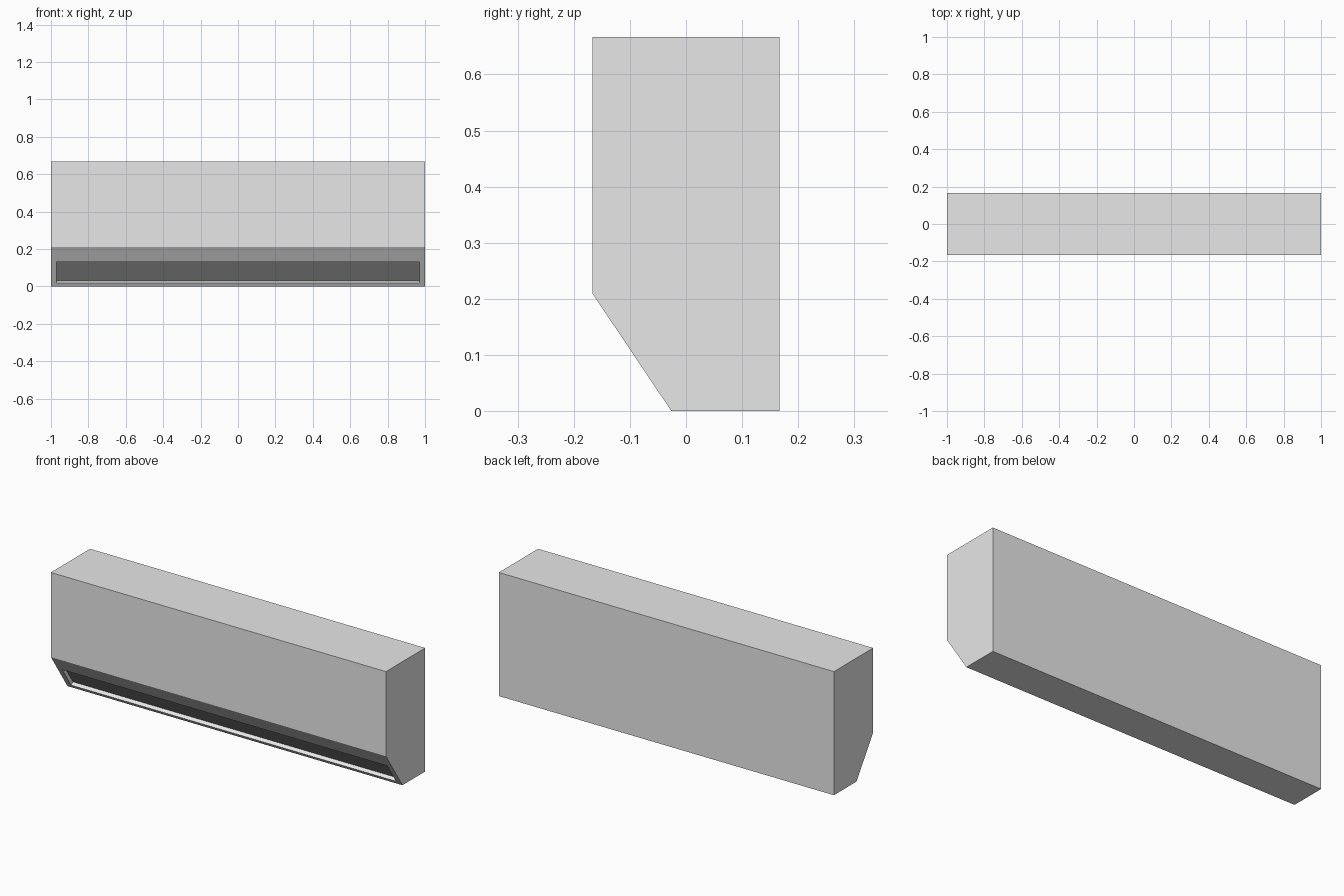
import bpy, bmesh
from mathutils import Vector

cube = bpy.data.objects.get("Cube")
if cube:
    bpy.data.objects.remove(cube, do_unlink=True)


def flat_material(name, value):
    mat = bpy.data.materials.new(name)
    mat.use_nodes = True
    colour = (value, value, value, 1.0)
    mat.diffuse_color = colour
    mat.node_tree.nodes["Principled BSDF"].inputs["Base Color"].default_value = colour
    return mat


HALF = 1.0                       # half length of the casing
TOP_EDGE = Vector((0, -0.167, 0.21))     # upper edge of the sloped face
LOW_EDGE = Vector((0, -0.026, 0.0))      # lower edge of the sloped face
VENT_TOP, VENT_LOW, VENT_HALF, VENT_DEPTH = 0.13, 0.018, 0.97, 0.02

# Casing: side profile extruded along the length
bm = bmesh.new()
profile = [(-0.167, 0.667), TOP_EDGE.yz, LOW_EDGE.yz, (0.167, 0), (0.167, 0.667)]
end = bm.faces.new([bm.verts.new((-HALF, y, z)) for y, z in profile])
extruded = bmesh.ops.extrude_face_region(bm, geom=[end])["geom"]
bmesh.ops.translate(bm, vec=(2 * HALF, 0, 0),
                    verts=[v for v in extruded if isinstance(v, bmesh.types.BMVert)])
bmesh.ops.recalc_face_normals(bm, faces=bm.faces)

# Air outlet: frame inset into the sloped face
slope = next(f for f in bm.faces if f.normal.y < -0.5 and f.normal.z < -0.3)
normal = slope.normal.copy()
bmesh.ops.inset_region(bm, faces=[slope], thickness=0.03)
middle = slope.calc_center_median().z
for v in slope.verts:
    z = VENT_TOP if v.co.z > middle else VENT_LOW
    spot = LOW_EDGE.lerp(TOP_EDGE, z / TOP_EDGE.z)
    v.co = (VENT_HALF if v.co.x > 0 else -VENT_HALF, spot.y, z)

# Recess pushed straight in, with a dark back
bmesh.ops.inset_region(bm, faces=[slope], thickness=0)
bmesh.ops.translate(bm, vec=-normal * VENT_DEPTH, verts=slope.verts[:])
slope.material_index = 1
bm.normal_update()

mesh = bpy.data.meshes.new("casing")
bm.to_mesh(mesh)
bm.free()
mesh.materials.append(flat_material("light grey", 0.8))
mesh.materials.append(flat_material("dark grey", 0.3))
casing = bpy.data.objects.new("casing", mesh)
bpy.context.collection.objects.link(casing)
